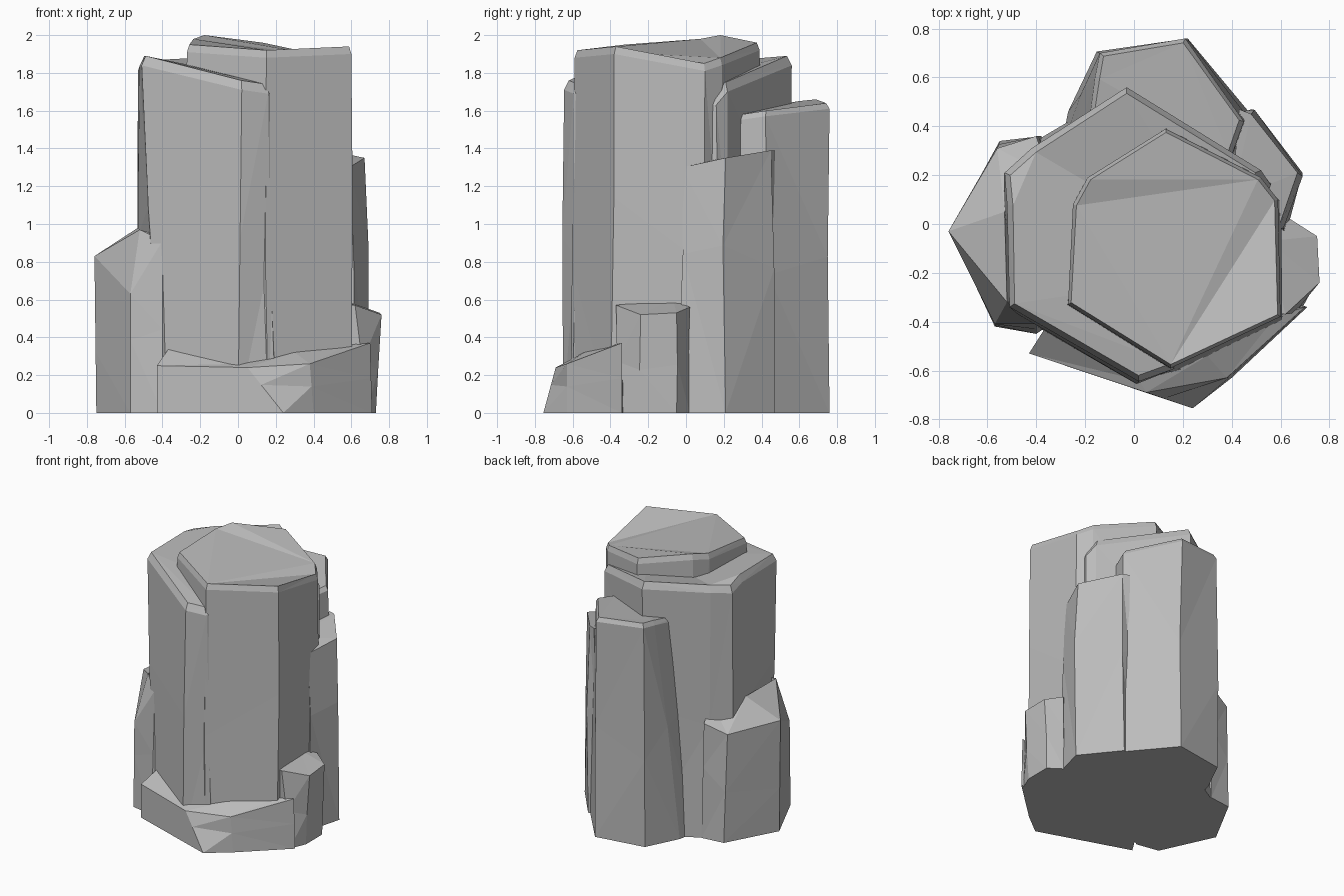
import bpy, bmesh, random
from mathutils import Vector

random.seed(4)
old = bpy.data.objects.get("Cube")
if old:
    bpy.data.objects.remove(old, do_unlink=True)

stone = bpy.data.materials.new("grey_stone")
stone.use_nodes = True
colour = (0.5, 0.5, 0.5, 1)
stone.diffuse_color = colour
stone.node_tree.nodes["Principled BSDF"].inputs["Base Color"].default_value = colour


def column(name, rim, foot=None, bevel=0.0, drop=0.0, rough=0.012, waist=0.5):
    """Closed faceted shaft: foot outline, roughened waist, rim and optional bevelled lip."""
    tops = [Vector(p) for p in rim]
    middle = sum(tops, Vector()) / len(tops)
    feet = [Vector((*p, 0)) for p in (foot or [p[:2] for p in rim])]
    lip = [p - Vector((0, 0, drop)) for p in tops] if bevel else tops
    waists = []
    for low, high in zip(feet, lip):
        p = low.lerp(high, waist + random.uniform(-0.12, 0.12))
        p.x += random.uniform(-rough, rough)
        p.y += random.uniform(-rough, rough)
        waists.append(p)
    rings = [feet, waists, lip]
    if bevel:
        inset = []
        for p in tops:
            inward = Vector((middle.x - p.x, middle.y - p.y, 0)).normalized()
            inset.append(p + inward * bevel)
        rings.append(inset)

    bm = bmesh.new()
    loops = [[bm.verts.new(p) for p in ring] for ring in rings]
    count = len(tops)
    for low, high in zip(loops, loops[1:]):
        for i in range(count):
            j = (i + 1) % count
            bm.faces.new((low[i], low[j], high[j], high[i]))
    bm.faces.new(loops[0][::-1])
    bm.faces.new(loops[-1])
    bmesh.ops.triangulate(bm, faces=bm.faces[:], quad_method="SHORT_EDGE")
    bmesh.ops.recalc_face_normals(bm, faces=bm.faces[:])
    mesh = bpy.data.meshes.new(name)
    bm.to_mesh(mesh)
    bm.free()
    mesh.materials.append(stone)
    part = bpy.data.objects.new(name, mesh)
    bpy.context.scene.collection.objects.link(part)
    return part


# Tallest central shaft with the tilted crown
column("main_shaft",
       [(-.27, -.33, 1.95), (.15, -.59, 1.92), (.6, -.38, 1.94), (.59, .1, 1.85),
        (.52, .19, 1.88), (.13, .39, 1.96), (-.19, .19, 2), (-.25, .08, 1.98)],
       foot=[(-.3, -.35), (.16, -.61), (.6, -.4), (.61, .1),
             (.52, .19), (.13, .39), (-.19, .19), (-.25, .08)],
       bevel=.015, drop=.04)

# Broad shaft one step lower, wrapping the left and back
column("shoulder_shaft",
       [(-.51, -.34, 1.89), (.02, -.645, 1.76), (.16, -.595, 1.74), (.45, -.2, 1.7),
        (.56, .16, 1.68), (.52, .22, 1.75), (-.03, .56, 1.89), (-.42, .31, 1.87),
        (-.53, .21, 1.86), (-.52, .08, 1.89)],
       foot=[(-.4, -.42), (.0, -.65), (.2, -.6), (.45, -.2),
             (.56, .16), (.52, .22), (-.03, .56), (-.42, .33),
             (-.54, .21), (-.54, .08)],
       bevel=.025, drop=.05)

# Back shaft
column("back_shaft",
       [(-.2, .3, 1.6), (.4, .28, 1.58), (.45, .42, 1.6), (.21, .76, 1.64),
        (-.14, .7, 1.66), (-.16, .6, 1.65)],
       foot=[(-.3, .3), (.4, .28), (.47, .46), (.22, .76), (-.15, .7), (-.27, .46)],
       bevel=.02, drop=.03)

# Shaft on the left rear corner
column("rear_corner_shaft",
       [(.4, .1, 1.33), (.59, -.02, 1.3), (.67, .21, 1.35), (.48, .45, 1.39),
        (.43, .47, 1.39)],
       foot=[(.4, .1), (.62, -.05), (.69, .21), (.48, .47), (.4, .44)],
       rough=.015, waist=.6)

# Wide ledge on the right side
column("right_ledge",
       [(-.35, -.38, .92), (-.4, -.41, .91), (-.57, -.41, .63), (-.76, -.03, .83),
        (-.56, .31, .8), (-.4, .36, .86), (-.35, .2, .95), (-.53, .05, .98),
        (-.52, -.32, .97)],
       foot=[(-.3, -.38), (-.4, -.45), (-.57, -.42), (-.75, -.03),
             (-.55, .34), (-.38, .36), (-.3, .2), (-.35, .05), (-.3, -.3)],
       rough=0)

# Small block against the left side
column("left_block",
       [(.5, -.36, .58), (.62, -.37, .57), (.76, -.24, .52), (.75, -.05, .53),
        (.64, .02, .56), (.55, -.07, .6)],
       foot=[(.5, -.36), (.68, -.36), (.73, -.24), (.73, -.05), (.63, .02), (.55, 0)],
       rough=.006)

# Low sloping skirt across the front
column("front_skirt",
       [(-.36, -.42, .35), (-.43, -.53, .25), (.05, -.69, .24), (.38, -.63, .26),
        (.7, -.34, .37), (.58, -.38, .36), (.3, -.54, .32), (.02, -.64, .26)],
       foot=[(-.36, -.42), (-.43, -.53), (.24, -.755), (.4, -.63),
             (.71, -.34), (.58, -.3), (.3, -.4), (.02, -.5)],
       rough=0)
